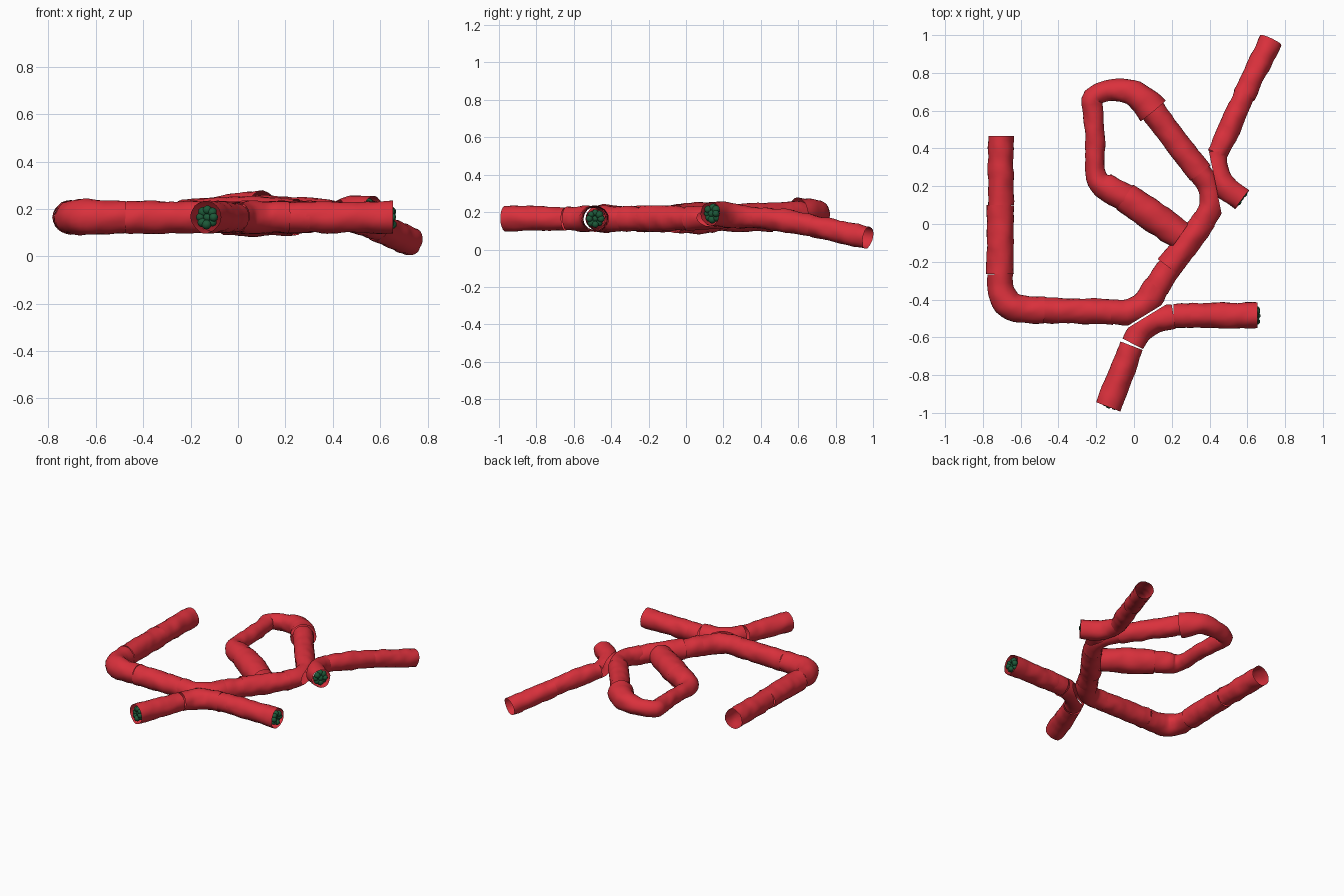
import bpy, bmesh, math, random
from mathutils import Vector, noise

if "Cube" in bpy.data.objects:
    bpy.data.objects.remove(bpy.data.objects["Cube"])

random.seed(4)
SIDES = 24


def material(name, color):
    m = bpy.data.materials.new(name)
    m.diffuse_color = color
    m.use_nodes = True
    m.node_tree.nodes["Principled BSDF"].inputs["Base Color"].default_value = m.diffuse_color
    return m


RED = material("red_rock", (0.70, 0.03, 0.045, 1))
GREEN = material("green_moss", (0.012, 0.10, 0.04, 1))


def finish(name, bm, mat):
    for f in bm.faces:
        f.smooth = True
    me = bpy.data.meshes.new(name)
    bm.to_mesh(me)
    bm.free()
    me.materials.append(mat)
    ob = bpy.data.objects.new(name, me)
    bpy.context.collection.objects.link(ob)
    return ob


def sample(pts, step=0.022):
    """Catmull-Rom samples of x, y, z, radius."""
    p = [Vector(q) for q in pts]
    p = [2 * p[0] - p[1]] + p + [2 * p[-1] - p[-2]]
    out = []
    for a, b, c, d in zip(p, p[1:], p[2:], p[3:]):
        n = max(2, round((c - b).length / step))
        for i in range(n):
            t = i / n
            out.append(0.5 * (2 * b + (c - a) * t + (2 * a - 5 * b + 4 * c - d) * t * t
                              + (3 * b - a - 3 * c + d) * t ** 3))
    return out + [p[-2]]


def tunnel(name, pts, clip=None):
    """Open rough tube along x, y, z, radius points; clip = (point, kept direction)."""
    s = sample(pts)
    seed = Vector((random.uniform(0, 50), random.uniform(0, 50), 0))
    bm = bmesh.new()
    rings = []
    for i, q in enumerate(s):
        d = (s[min(i + 1, len(s) - 1)] - s[max(i - 1, 0)]).to_3d().normalized()
        side = d.cross(Vector((0, 0, 1))).normalized()
        up = side.cross(d)
        ring = []
        for k in range(SIDES):
            a = math.tau * k / SIDES
            n = side * math.cos(a) + up * math.sin(a)
            v = q.to_3d() + n * q.w
            bump = 0.007 * noise.noise(v * 14 + seed) + 0.003 * noise.noise(v * 34 + seed)
            ring.append(bm.verts.new(v + n * bump))
        rings.append(ring)
    for a, b in zip(rings, rings[1:]):
        for k in range(SIDES):
            j = (k + 1) % SIDES
            bm.faces.new((a[k], a[j], b[j], b[k]))
    bmesh.ops.recalc_face_normals(bm, faces=bm.faces)
    if clip:
        bmesh.ops.bisect_plane(bm, geom=bm.verts[:] + bm.edges[:] + bm.faces[:],
                               plane_co=clip[0], plane_no=clip[1], clear_inner=True)
    return finish(name, bm, RED)


def moss(name, end, direction):
    """Cluster of round lumps plugging a tunnel end."""
    d = Vector(direction).normalized()
    side = d.cross(Vector((0, 0, 1))).normalized()
    up = side.cross(d)
    bm = bmesh.new()
    for i in range(9):
        r = 0.0 if i == 0 else 0.031
        a = math.tau * i / 8
        c = Vector(end) - d * random.uniform(0.012, 0.03) + (side * math.cos(a) + up * math.sin(a)) * r
        ret = bmesh.ops.create_icosphere(bm, subdivisions=2, radius=random.uniform(0.017, 0.023))
        bmesh.ops.translate(bm, verts=ret["verts"], vec=c)
    return finish(name, bm, GREEN)


Z = 0.165
n1 = Vector((-0.52, 0.85, 0)).normalized()
cross = Vector((0.04, -0.5, Z))
n2 = Vector((0.98, 0.2, 0)).normalized()
fork = Vector((0.43, 0.22, Z))

# Left arm with elbow
tunnel("left_tunnel_end", [(-0.705, 0.465, Z, .069), (-0.705, 0.1, Z, .067)])
tunnel("left_tunnel_middle", [(-0.705, 0.1, Z, .070), (-0.71, -0.265, Z, .071)])
tunnel("left_elbow", [(-0.71, -0.265, Z, .065), (-0.703, -0.36, Z, .070), (-0.66, -0.43, Z, .074),
                      (-0.58, -0.453, Z, .072), (-0.475, -0.455, Z, .070)])
tunnel("front_connector", [(-0.475, -0.455, Z, .069), (-0.11, -0.465, Z, .066)])

# Two bends that open into each other at the crossing
tunnel("crossing_bend_back", [(-0.12, -0.465, Z, .067), (-0.02, -0.465, Z, .067),
                              (0.06, -0.42, Z, .069), (0.12, -0.33, Z, .068)],
       (cross + n1 * 0.005, n1))
tunnel("crossing_bend_front", [(0.21, -0.49, Z, .067), (0.11, -0.51, Z, .067),
                               (0.035, -0.565, Z, .066), (-0.005, -0.635, Z, .062)],
       (cross - n1 * 0.005, -n1))

# Short front arms
tunnel("right_tunnel_inner", [(0.21, -0.487, Z, .063), (0.30, -0.485, Z, .064)])
tunnel("right_tunnel_end", [(0.29, -0.485, Z, .065), (0.655, -0.485, Z, .068)])
tunnel("front_tunnel_end", [(-0.012, -0.645, Z, .063), (-0.137, -0.968, Z, .069)])

# Diagonal main passage
tunnel("diagonal_start", [(0.12, -0.335, Z, .068), (0.19, -0.225, Z, .064)])
tunnel("diagonal_middle", [(0.185, -0.23, Z, .069), (0.29, -0.09, Z, .067), (0.375, 0.025, Z, .062)])
tunnel("fork_bend_left", [(0.365, 0.01, Z, .064), (0.405, 0.09, .17, .062), (0.40, 0.19, .175, .060),
                          (0.345, 0.28, .18, .062)], (fork, -n2))

# Fork to the right stub and the sloping back tunnel
tunnel("fork_bend_right", [(0.44, 0.38, .172, .053), (0.44, 0.28, .18, .062), (0.48, 0.20, .187, .066),
                           (0.572, 0.128, .192, .064)], (fork, n2))
tunnel("back_tunnel_inner", [(0.44, 0.37, .172, .055), (0.52, 0.54, .152, .060), (0.585, 0.69, .125, .055)])
tunnel("back_tunnel_end", [(0.582, 0.68, .125, .059), (0.725, 0.972, .063, .061)])

# Loop passage
tunnel("loop_right", [(0.35, 0.27, .178, .066), (0.22, 0.44, .185, .066), (0.09, 0.615, .19, .068)])
tunnel("loop_top", [(0.10, 0.598, .19, .085), (0.05, 0.655, .193, .078), (-0.02, 0.70, .197, .068),
                    (-0.12, 0.705, .190, .057), (-0.20, 0.685, .185, .054), (-0.222, 0.655, .182, .056),
                    (-0.215, 0.58, .18, .054), (-0.205, 0.45, .178, .052), (-0.205, 0.28, .176, .052),
                    (-0.18, 0.215, .176, .062), (-0.13, 0.185, .175, .072), (-0.03, 0.13, .172, .075)])
tunnel("loop_bottom", [(-0.05, 0.142, .172, .079), (0.08, 0.055, .168, .084), (0.245, -0.06, Z, .076)])

# Moss plugs in three ends
moss("front_moss", (-0.137, -0.968, Z), (-0.36, -0.93, 0))
moss("right_moss", (0.665, -0.485, Z), (1, 0, 0))
moss("stub_moss", (0.572, 0.128, .192), (0.79, -0.61, 0))
